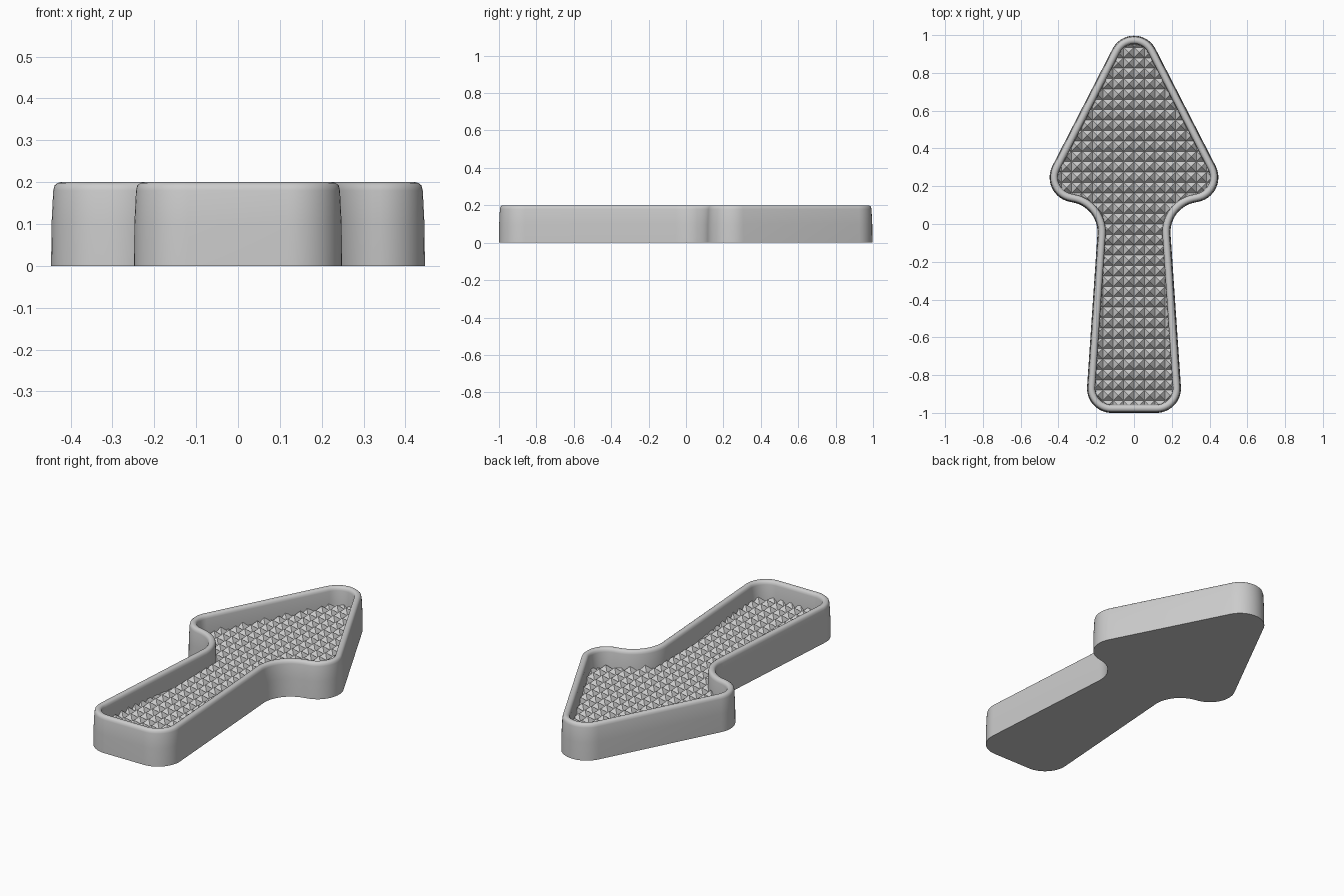
import bpy, bmesh, math
from mathutils import Vector, Matrix

if "Cube" in bpy.data.objects:
    bpy.data.objects.remove(bpy.data.objects["Cube"])


def filleted(corners, steps=14):
    """Counter-clockwise corners (x, y, radius) -> list of (point, outward normal)."""
    out = []
    n = len(corners)
    for i, (x, y, r) in enumerate(corners):
        p = Vector((x, y))
        d1 = (p - Vector(corners[i - 1][:2])).normalized()
        d2 = (Vector(corners[(i + 1) % n][:2]) - p).normalized()
        turn = math.atan2(d1.x * d2.y - d1.y * d2.x, d1.dot(d2))
        s = 1 if turn > 0 else -1
        n1 = Vector((d1.y, -d1.x))
        centre = p - d1 * (r * math.tan(abs(turn) / 2)) - n1 * r * s
        for k in range(steps + 1):
            nk = Matrix.Rotation(turn * k / steps, 2) @ n1
            out.append((centre + nk * r * s, nk))
    return out


def loft(name, outline, profile, cap_start=True, cap_end=False):
    """Stack inset copies of the outline; profile holds (inset, z)."""
    bm = bmesh.new()
    rings = [[bm.verts.new((*(p - n * d), z)) for p, n in outline] for d, z in profile]
    m = len(outline)
    for a, b in zip(rings, rings[1:]):
        for i in range(m):
            j = (i + 1) % m
            bm.faces.new((a[i], a[j], b[j], b[i]))
    if cap_start:
        bm.faces.new(rings[0][::-1])
    if cap_end:
        bm.faces.new(rings[-1])
    return to_object(name, bm)


def to_object(name, bm):
    me = bpy.data.meshes.new(name)
    bm.to_mesh(me)
    bm.free()
    ob = bpy.data.objects.new(name, me)
    bpy.context.collection.objects.link(ob)
    return ob


def activate(ob):
    bpy.ops.object.select_all(action='DESELECT')
    ob.select_set(True)
    bpy.context.view_layer.objects.active = ob


# Arrow outline: left side, then mirrored right side
left = [(-0.512, 0.152, 0.132), (-0.184, 0.086, 0.16), (-0.258, -1.0, 0.13)]
right = [(-x, y, r) for x, y, r in reversed(left)]
outline = filleted([(0, 1.149, 0.128)] + left + right)

# Tray wall with slight draft, rounded rim and flat underside
VALLEY, PEAK, PITCH = 0.09, 0.118, 0.055
tray = loft("tray", outline, [
    (0, 0), (0.001, 0.1), (0.005, 0.18), (0.008, 0.192), (0.015, 0.198),
    (0.024, 0.2), (0.033, 0.198), (0.040, 0.192), (0.043, 0.18), (0.045, VALLEY)])
activate(tray)
bpy.ops.object.shade_smooth()
bpy.ops.object.shade_smooth_by_angle(angle=math.radians(40))

# Floor of small pyramids, first as a closed block
bm = bmesh.new()
bmesh.ops.create_grid(bm, x_segments=20, y_segments=40, size=1,
                      matrix=Matrix.Translation((0, 0, VALLEY)) @ Matrix.Diagonal((10 * PITCH, 20 * PITCH, 1, 1)))
tops = bm.faces[:]
rim = [e for e in bm.edges if e.is_boundary]
ext = bmesh.ops.extrude_edge_only(bm, edges=rim)["geom"]
bmesh.ops.translate(bm, vec=(0, 0, -0.02), verts=[g for g in ext if isinstance(g, bmesh.types.BMVert)])
bmesh.ops.holes_fill(bm, edges=[e for e in bm.edges if e.is_boundary], sides=0)
peaks = bmesh.ops.poke(bm, faces=tops)["verts"]
for v in peaks:
    v.co.z = PEAK
bmesh.ops.recalc_face_normals(bm, faces=bm.faces[:])
floor = to_object("pyramid_floor", bm)

# Trim the floor to the inside of the wall
cutter = loft("floor_cutter", outline, [(0.043, -0.05), (0.043, 0.15)], True, True)
cutter.hide_render = True
mod = floor.modifiers.new("trim", 'BOOLEAN')
mod.operation = 'INTERSECT'
mod.solver = 'EXACT'
mod.object = cutter
activate(floor)
bpy.ops.object.modifier_apply(modifier=mod.name)
bpy.data.objects.remove(cutter)

# Keep only the visible upper facets
bm = bmesh.new()
bm.from_mesh(floor.data)
bm.normal_update()
bmesh.ops.delete(bm, geom=[f for f in bm.faces if f.normal.z < 0.1], context='FACES')
bm.to_mesh(floor.data)
bm.free()
